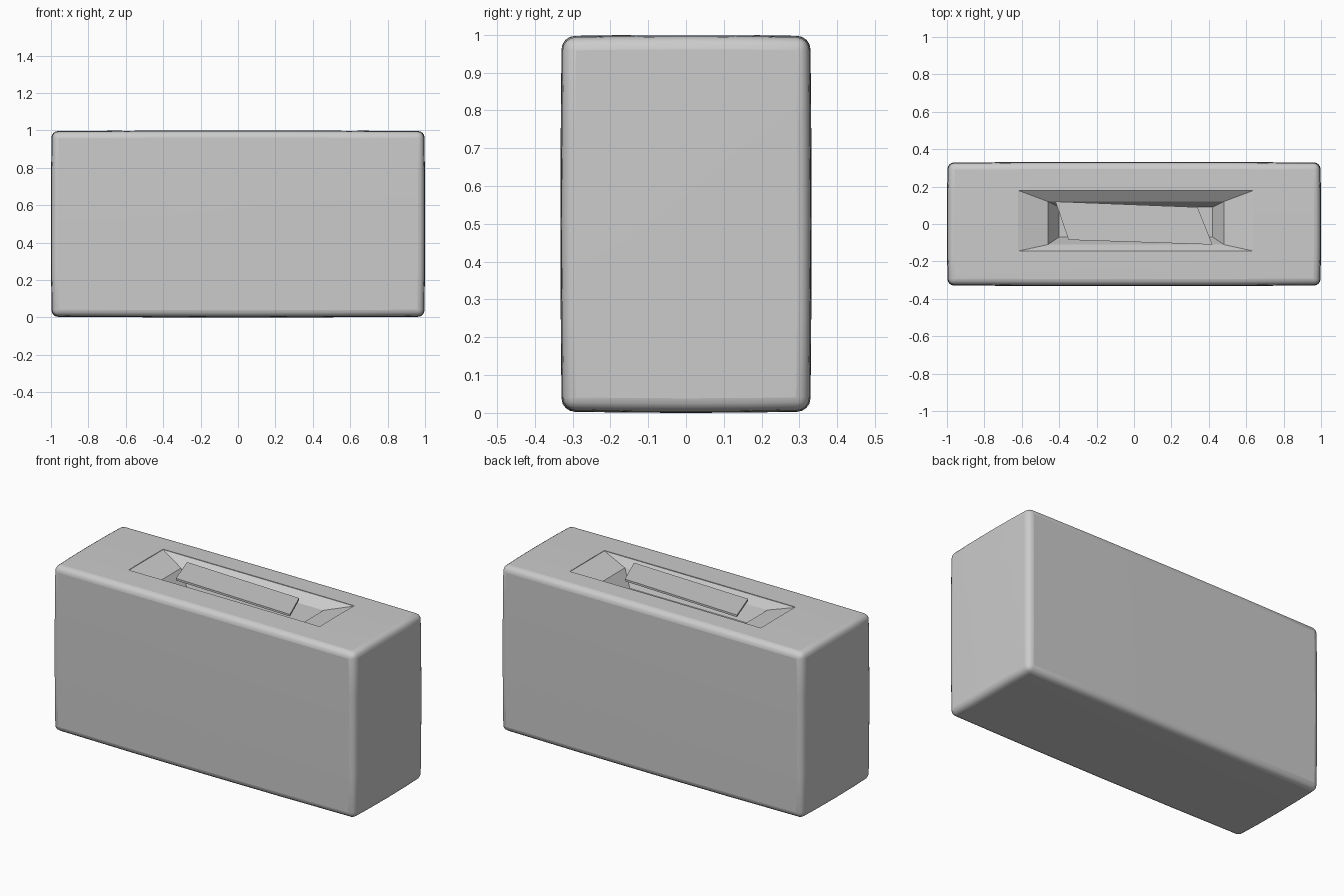
import bpy, bmesh

if "Cube" in bpy.data.objects:
    bpy.data.objects.remove(bpy.data.objects["Cube"])


def new_object(name, bm):
    mesh = bpy.data.meshes.new(name)
    bmesh.ops.recalc_face_normals(bm, faces=bm.faces)
    bm.to_mesh(mesh)
    bm.free()
    obj = bpy.data.objects.new(name, mesh)
    bpy.context.collection.objects.link(obj)
    return obj


def loft(name, rings):
    """Closed solid through matching rings of points."""
    bm = bmesh.new()
    loops = [[bm.verts.new(p) for p in ring] for ring in rings]
    n = len(rings[0])
    for a, b in zip(loops, loops[1:]):
        for i in range(n):
            j = (i + 1) % n
            bm.faces.new((a[i], a[j], b[j], b[i]))
    bm.faces.new(loops[0])
    bm.faces.new(loops[-1])
    return new_object(name, bm)


def rect(x0, x1, y0, y1, z):
    return [(x0, y0, z), (x1, y0, z), (x1, y1, z), (x0, y1, z)]


# Box body: slightly pillowed sides, rounded edges
bm = bmesh.new()
bmesh.ops.create_cube(bm, size=2)
bmesh.ops.subdivide_edges(bm, edges=bm.edges[:], cuts=3, use_grid_fill=True)
for v in bm.verts:
    x, y, z = v.co
    v.co.x = x * (1 - 0.003 * (y * y + z * z))
    v.co.y = y * 0.332 * (1 - 0.009 * (x * x + z * z))
    v.co.z = 0.5 + z * 0.5 * (1 - 0.007 * (x * x + y * y))
body = new_object("box_body", bm)
bevel = body.modifiers.new("rounded_edges", 'BEVEL')
bevel.width = 0.035
bevel.segments = 4
bevel.limit_method = 'ANGLE'

# Funnel-shaped opening in the top
cutter = loft("slot_cutter", [
    rect(-0.40, 0.42, -0.07, 0.09, 0.86),
    rect(-0.46, 0.48, -0.11, 0.12, 0.95),
    rect(-0.62, 0.64, -0.145, 0.18, 0.995),
    rect(-0.62, 0.64, -0.145, 0.18, 1.10),
])
cutter.hide_render = True
cutter.hide_viewport = True
cut = body.modifiers.new("slot", 'BOOLEAN')
cut.object = cutter
cut.operation = 'DIFFERENCE'
cut.solver = 'EXACT'

# Thin skewed sheet lying in the opening
outline = [(-0.42, 0.12), (0.34, 0.09), (0.42, -0.11), (-0.35, -0.085)]
sheet = loft("top_sheet", [[(x, y, z) for x, y in outline] for z in (0.985, 0.997)])

# Smooth shading on the body
bpy.ops.object.select_all(action='DESELECT')
body.select_set(True)
bpy.context.view_layer.objects.active = body
bpy.ops.object.shade_smooth_by_angle(angle=0.6)
